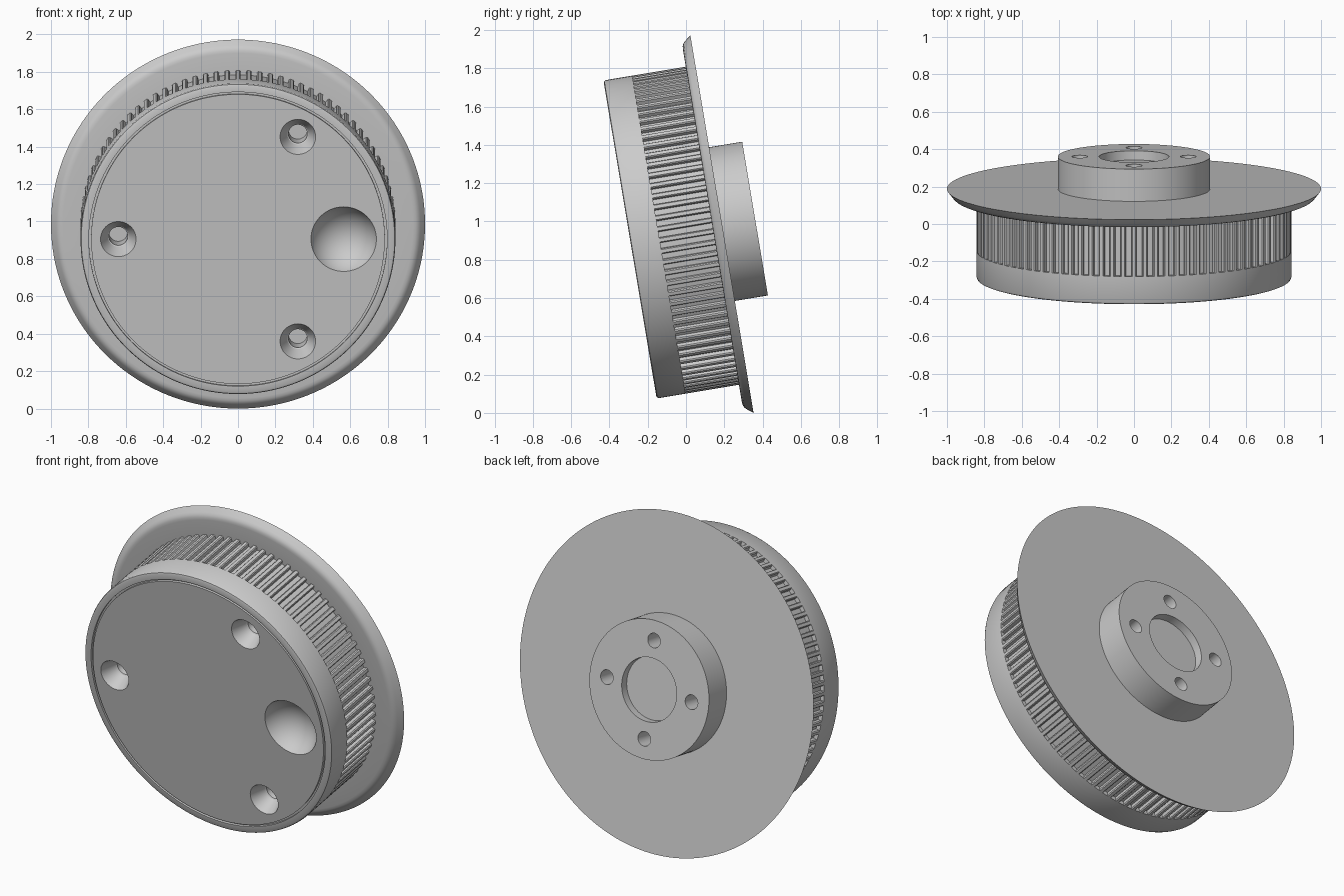
import bpy, bmesh
from math import sin, cos, pi, radians

if "Cube" in bpy.data.objects:
    bpy.data.objects.remove(bpy.data.objects["Cube"])

TILT = radians(99.5)
ORIGIN = (0, 0.188, 0.986)
FRONT = 0.487          # front face height along the dial axis
CORE, OUTER = 0.817, 0.842


def lathe(bm, profile, cx=0, cy=0, n=48):
    """Closed solid of revolution from (radius, height) points."""
    rings = [[bm.verts.new((cx + r * cos(2 * pi * i / n), cy + r * sin(2 * pi * i / n), z))
              for i in range(n)] for r, z in profile]
    for a, b in zip(rings, rings[1:]):
        for i in range(n):
            j = (i + 1) % n
            bm.faces.new((a[i], a[j], b[j], b[i]))
    bm.faces.new(rings[0][::-1])
    bm.faces.new(rings[-1])


def finish(bm, name, recalc=True):
    if recalc:
        bmesh.ops.recalc_face_normals(bm, faces=bm.faces)
    me = bpy.data.meshes.new(name)
    bm.to_mesh(me)
    bm.free()
    ob = bpy.data.objects.new(name, me)
    bpy.context.collection.objects.link(ob)
    ob.rotation_euler = (TILT, 0, 0)
    ob.location = ORIGIN
    return ob


def activate(ob):
    bpy.ops.object.select_all(action='DESELECT')
    ob.select_set(True)
    bpy.context.view_layer.objects.active = ob


# Dial body: rear boss with shallow recess, flange, core, front band and face
bm = bmesh.new()
lathe(bm, [(0.187, -0.125), (0.187, -0.175), (0.407, -0.175), (0.407, 0), (1, 0),
           (0.975, 0.032), (0.964, 0.043), (0.95, 0.049), (0.935, 0.051),
           (CORE, 0.051), (CORE, 0.335), (OUTER, 0.335), (OUTER, 0.473),
           (0.838, 0.483), (0.828, FRONT), (0.797, FRONT), (0.797, 0.472),
           (0.785, 0.472), (0.785, FRONT)], n=180)
body = finish(bm, "dial_body")

# Cutters: three countersunk front holes, finger dimple, four rear holes
bm = bmesh.new()
for a in (60, 180, 300):
    lathe(bm, [(0.05, 0.26), (0.05, 0.39), (0.056, 0.395), (0.095, FRONT), (0.0993, FRONT + 0.01)],
          0.64 * cos(radians(a)), 0.64 * sin(radians(a)))
depth, rim = 0.12, 0.175
R = (rim ** 2 + depth ** 2) / (2 * depth)
zc = FRONT - depth + R
lathe(bm, [(R * sin(t), zc - R * cos(t)) for t in [0.03 + 1.37 * k / 20 for k in range(21)]],
      0.565, 0, 64)
for k in range(4):
    lathe(bm, [(0.043, -0.06), (0.043, -0.19)],
          0.29 * cos(k * pi / 2), 0.29 * sin(k * pi / 2), 32)
cutter = finish(bm, "hole_cutter")
cutter.hide_render = True

bpy.context.view_layer.update()
activate(body)
mod = body.modifiers.new("holes", 'BOOLEAN')
mod.operation = 'DIFFERENCE'
mod.solver = 'EXACT'
mod.object = cutter
bpy.ops.object.modifier_apply(modifier=mod.name)
bpy.data.objects.remove(cutter, do_unlink=True)
bpy.ops.object.shade_smooth_by_angle(angle=radians(25))

# Grip ribs around the core
bm = bmesh.new()
section = [(CORE - 0.002, -0.014), (0.836, -0.014), (OUTER, -0.009),
           (OUTER, 0.009), (0.836, 0.014), (CORE - 0.002, 0.014)]
for k in range(90):
    a = pi / 2 + 2 * pi * k / 90
    lo, hi = [[bm.verts.new((r * cos(a) - t * sin(a), r * sin(a) + t * cos(a), z))
               for r, t in section] for z in (0.05, 0.335)]
    for i in range(5):
        bm.faces.new((lo[i], lo[i + 1], hi[i + 1], hi[i]))
ribs = finish(bm, "grip_ribs", recalc=False)
